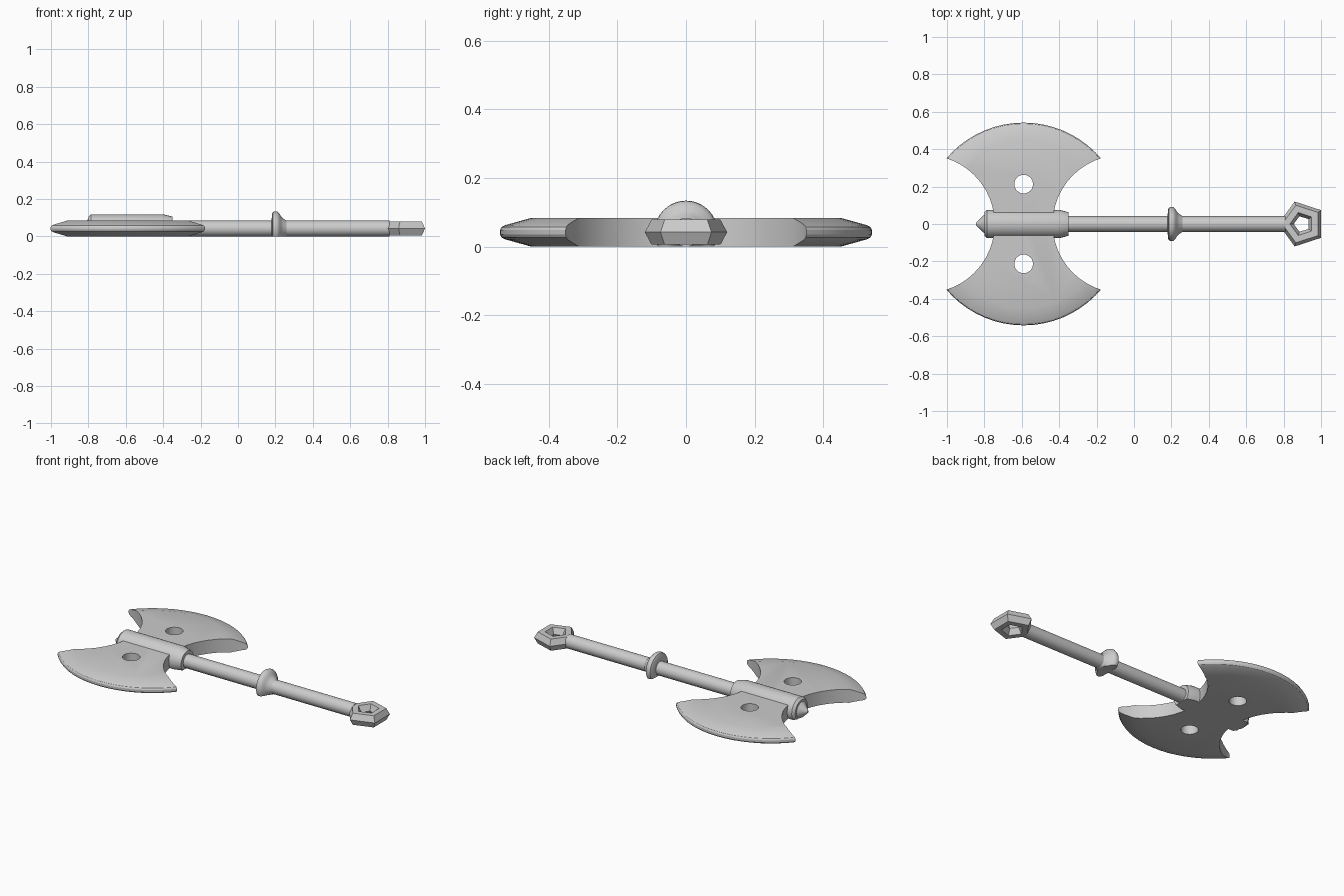
import bpy, bmesh, math
from mathutils import Matrix, Vector

cube = bpy.data.objects.get("Cube")
if cube:
    bpy.data.objects.remove(cube, do_unlink=True)

MID = 0.042      # height of the weapon's axis
HEAD_X = -0.59   # centre of the double blade

steel = bpy.data.materials.new("grey steel")
steel.use_nodes = True
GREY = (0.6, 0.6, 0.6, 1)
steel.diffuse_color = GREY
steel.node_tree.nodes["Principled BSDF"].inputs["Base Color"].default_value = GREY


def finish(name, bm, smooth=None):
    """Turn a bmesh into a steel object."""
    bmesh.ops.recalc_face_normals(bm, faces=bm.faces)
    mesh = bpy.data.meshes.new(name)
    bm.to_mesh(mesh)
    bm.free()
    mesh.materials.append(steel)
    obj = bpy.data.objects.new(name, mesh)
    bpy.context.collection.objects.link(obj)
    if smooth:
        shade(obj, smooth)
    return obj


def shade(obj, angle):
    bpy.ops.object.select_all(action='DESELECT')
    obj.select_set(True)
    bpy.context.view_layer.objects.active = obj
    bpy.ops.object.shade_smooth_by_angle(angle=math.radians(angle))


def lathe(profile, sides):
    """Revolve (radius, height) points about z and cap both ends."""
    bm = bmesh.new()
    rings = []
    for r, h in profile:
        angles = [2 * math.pi * i / sides for i in range(sides)]
        rings.append([bm.verts.new((r * math.cos(a), r * math.sin(a), h)) for a in angles])
    for low, high in zip(rings, rings[1:]):
        for i in range(sides):
            j = (i + 1) % sides
            bm.faces.new((low[i], low[j], high[j], high[i]))
    bm.faces.new(rings[0][::-1])
    bm.faces.new(rings[-1])
    return bm


def shaft_part(name, profile, sides):
    """Lathe (x, radius) points along x, trimmed flat at the ground."""
    bm = lathe([(r, x) for x, r in profile], sides)
    bm.transform(Matrix.Translation((0, 0, MID)) @ Matrix.Rotation(math.pi / 2, 4, 'Y'))
    geom = bm.verts[:] + bm.edges[:] + bm.faces[:]
    cut = bmesh.ops.bisect_plane(bm, geom=geom, dist=1e-5, plane_co=Vector(),
                                 plane_no=Vector((0, 0, -1)), clear_outer=True)
    edges = [e for e in cut["geom_cut"] if isinstance(e, bmesh.types.BMEdge)]
    bmesh.ops.holes_fill(bm, edges=[e for e in edges if e.is_boundary], sides=0)
    return finish(name, bm, 35)


# Handle, collar and the pointed socket that holds the blades
shaft_part("handle", [(-0.40, MID), (0.81, MID)], 24)
shaft_part("collar", [(0.18, 0.04), (0.181, 0.075), (0.187, 0.088), (0.198, 0.092), (0.21, 0.09),
                      (0.222, 0.08), (0.23, 0.064), (0.242, 0.053), (0.26, 0.041)], 32)
shaft_part("blade_socket", [(-0.845, 0.006), (-0.80, 0.05), (-0.80, 0.063), (-0.785, 0.076),
                            (-0.40, 0.076), (-0.35, 0.063), (-0.35, 0.04)], 28)

# Double blade: a disc with a ground edge, hollowed at the sides and pierced
half = [(0.45, 0.042), (0.525, 0.021), (0.537, 0.015), (0.542, 0.006)]
disc = lathe([(r, -h) for r, h in half] + [(r, h) for r, h in half[::-1]], 64)
disc.transform(Matrix.Translation((HEAD_X, 0, MID)))
blades = finish("double_blade", disc)

cutters = []
for s in (-1, 1):
    for x, y, r, sides in ((s * 0.523, 0, 0.368, 48), (0, s * 0.213, 0.05, 24)):
        bm = lathe([(r, -0.2), (r, 0.2)], sides)
        bm.transform(Matrix.Translation((HEAD_X + x, y, MID)))
        cutter = finish("blade_cutter", bm)
        cutter.hide_render = True
        mod = blades.modifiers.new("cut", 'BOOLEAN')
        mod.operation = 'DIFFERENCE'
        mod.solver = 'EXACT'
        mod.object = cutter
        cutters.append(cutter)

# Bake the cuts and drop the cutters
bpy.context.view_layer.update()
baked = bpy.data.meshes.new_from_object(blades.evaluated_get(bpy.context.evaluated_depsgraph_get()))
blades.modifiers.clear()
blades.data = baked
for cutter in cutters:
    bpy.data.objects.remove(cutter, do_unlink=True)
shade(blades, 25)

# Pommel: a five-sided ring of hexagonal section, one corner buried in the handle
bm = bmesh.new()
rings = []
for i in range(5):
    a = math.pi + i * math.tau / 5
    ring = []
    for k in range(6):
        b = k * math.tau / 6
        r = 0.085 + 0.041 * math.cos(b)
        ring.append(bm.verts.new((0.898 + r * math.cos(a), r * math.sin(a), MID + 0.042 * math.sin(b))))
    rings.append(ring)
for i in range(5):
    p, q = rings[i], rings[(i + 1) % 5]
    for k in range(6):
        m = (k + 1) % 6
        bm.faces.new((p[k], q[k], q[m], p[m]))
finish("pommel", bm)
